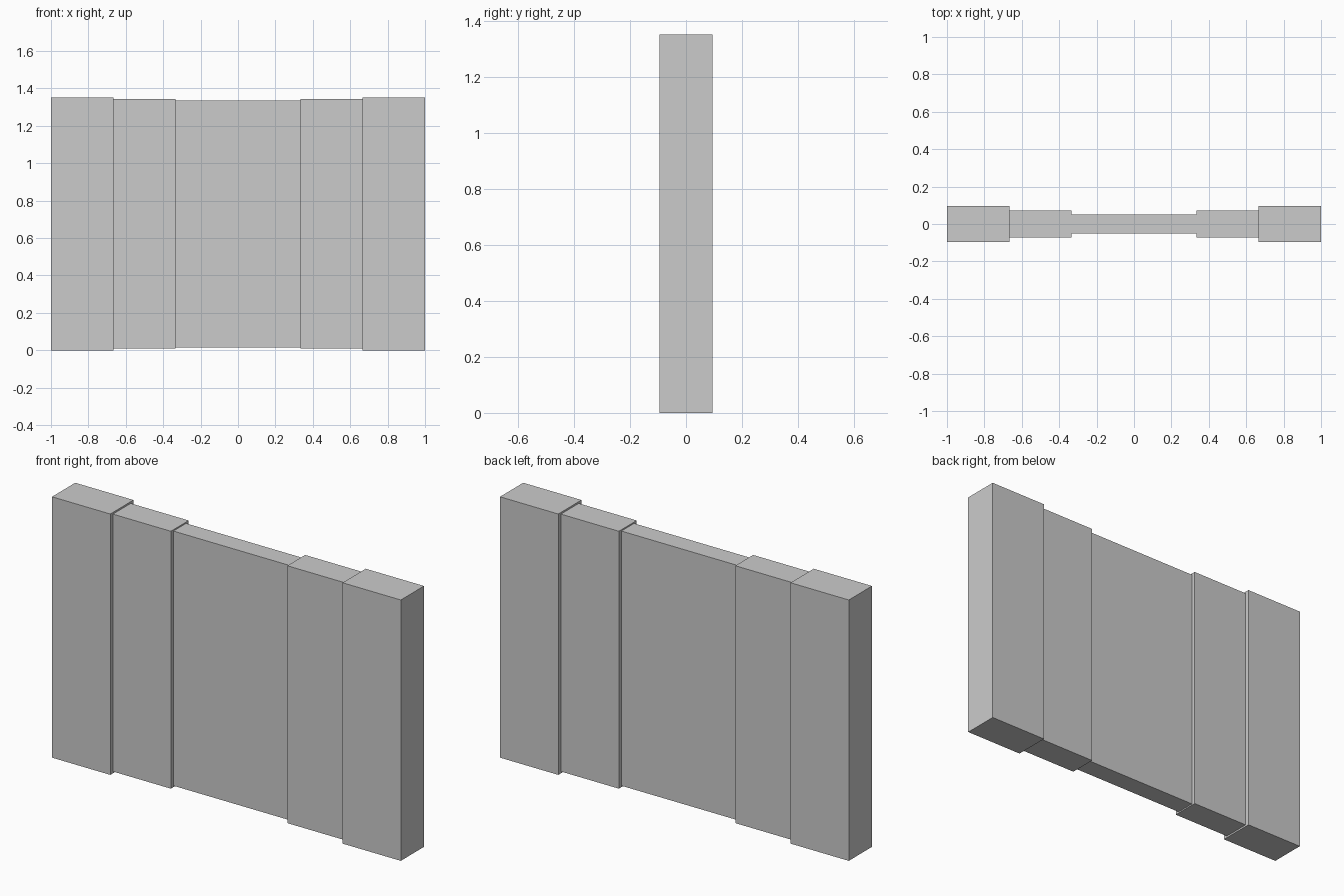
import bpy

if "Cube" in bpy.data.objects:
    bpy.data.objects.remove(bpy.data.objects["Cube"])

MID_Z = 0.676


def panel(name, x0, x1, half_depth, half_height):
    # Box panel centred on the y axis and on the shared mid height
    bpy.ops.mesh.primitive_cube_add(size=1, location=((x0 + x1) / 2, 0, MID_Z))
    ob = bpy.context.object
    ob.name = name
    ob.scale = (x1 - x0, half_depth * 2, half_height * 2)
    bpy.ops.object.transform_apply(location=False, rotation=False, scale=True)
    return ob


# Thin centre panel
panel("centre_panel", -0.334, 0.334, 0.052, 0.660)

# Stepped side panels, thicker and taller towards the ends
for side, s in (("left", -1), ("right", 1)):
    for part, a, b, d, h in (("middle_panel", 0.334, 0.666, 0.073, 0.667),
                             ("outer_panel", 0.666, 1.0, 0.095, 0.676)):
        x0, x1 = sorted((s * a, s * b))
        panel(f"{side}_{part}", x0, x1, d, h)
